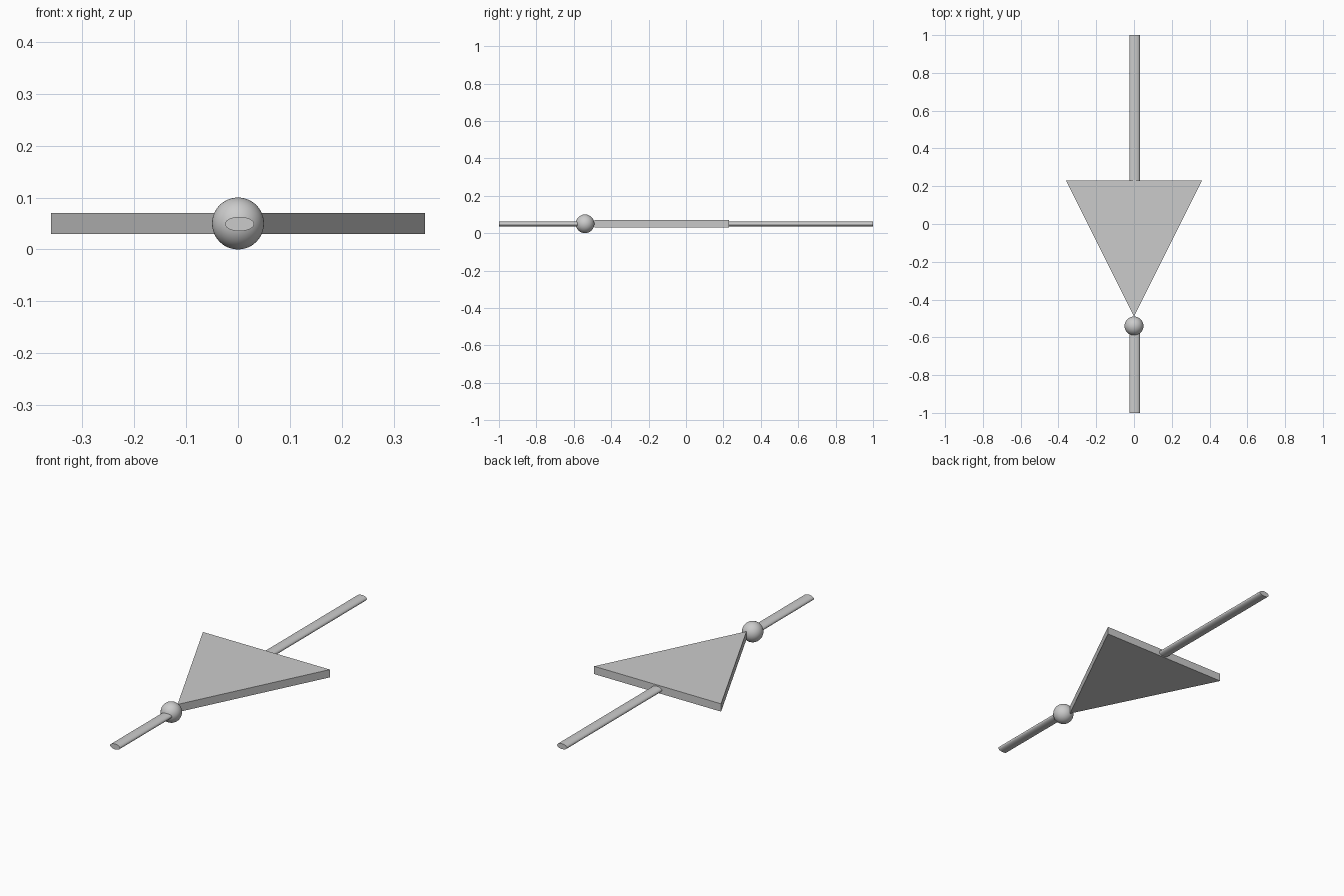
import bpy, bmesh, math

if "Cube" in bpy.data.objects:
    bpy.data.objects.remove(bpy.data.objects["Cube"])

MID_Z = 0.05


def wire(name, y0, y1):
    # Flattened round rod running along y
    bpy.ops.mesh.primitive_cylinder_add(
        vertices=32, radius=1, depth=1,
        location=(0.003, (y0 + y1) / 2, MID_Z - 0.001),
        rotation=(math.pi / 2, 0, 0))
    ob = bpy.context.object
    ob.name = name
    ob.scale = (0.028, 0.0138, y1 - y0)
    bpy.ops.object.transform_apply(location=False, rotation=True, scale=True)
    bpy.ops.object.shade_smooth_by_angle(angle=math.radians(40))
    return ob


# Triangular plate pointing to the front
bm = bmesh.new()
outline = [(-0.36, 0.23), (0.0, -0.49), (0.36, 0.23)]
face = bm.faces.new([bm.verts.new((x, y, 0.03)) for x, y in outline])
ext = bmesh.ops.extrude_face_region(bm, geom=[face])
top = [v for v in ext["geom"] if isinstance(v, bmesh.types.BMVert)]
bmesh.ops.translate(bm, verts=top, vec=(0, 0, 0.04))
bmesh.ops.recalc_face_normals(bm, faces=bm.faces)
mesh = bpy.data.meshes.new("triangle_plate")
bm.to_mesh(mesh)
bm.free()
bpy.context.collection.objects.link(bpy.data.objects.new("triangle_plate", mesh))

# Ball at the tip
bpy.ops.mesh.primitive_uv_sphere_add(
    segments=48, ring_count=24, radius=0.05, location=(0, -0.54, MID_Z))
bpy.context.object.name = "tip_ball"
bpy.ops.object.shade_smooth()

# Wires at both ends
wire("front_wire", -1.0, -0.58)
wire("back_wire", 0.225, 1.0)
